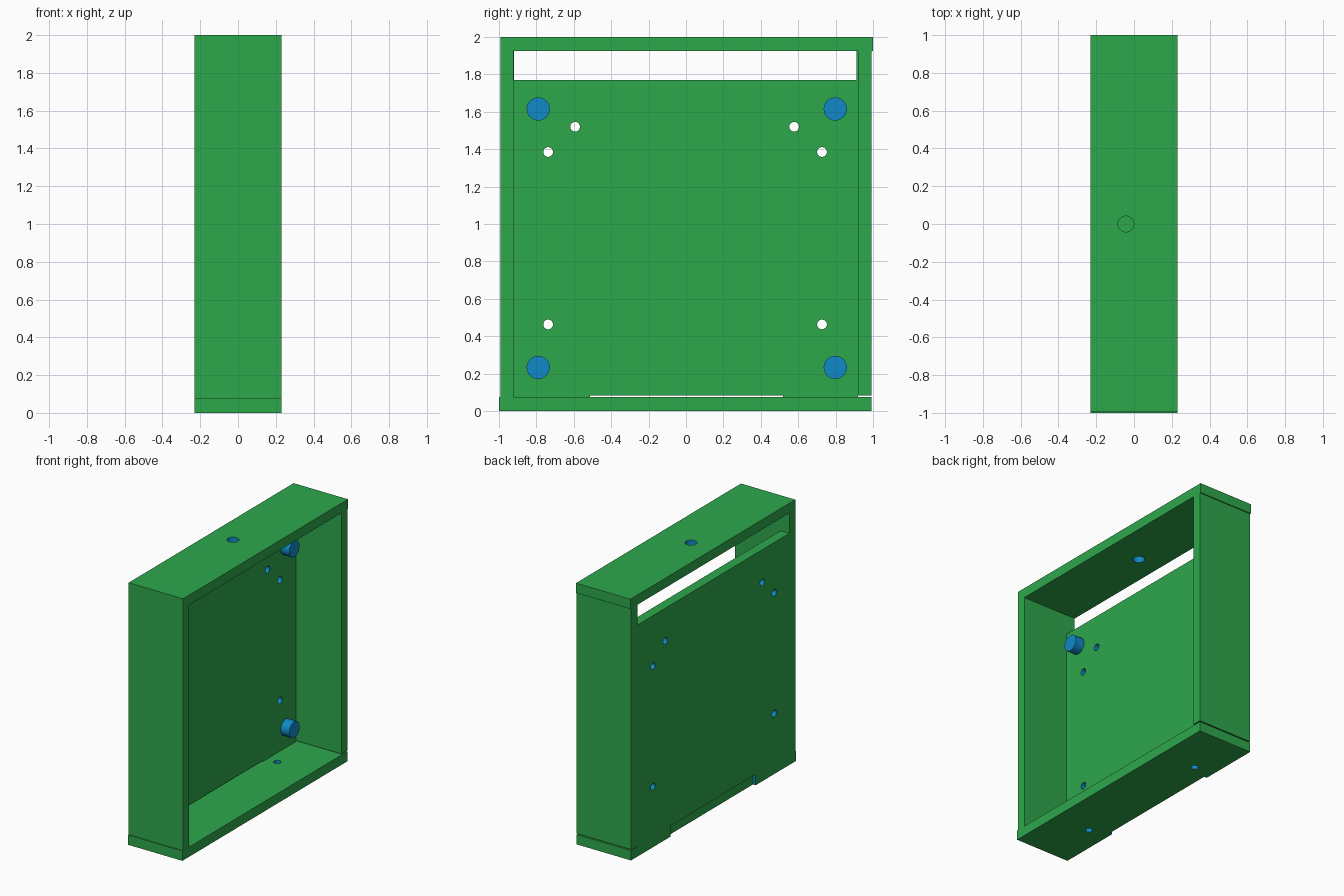
import bpy, math
from mathutils import Matrix

if "Cube" in bpy.data.objects:
    bpy.data.objects.remove(bpy.data.objects["Cube"])


def make_mat(name, rgb):
    m = bpy.data.materials.new(name)
    lin = [((c / 255 + 0.055) / 1.055) ** 2.4 for c in rgb]
    m.diffuse_color = (*lin, 1)
    m.use_nodes = True
    m.node_tree.nodes["Principled BSDF"].inputs["Base Color"].default_value = m.diffuse_color
    return m


GREEN = make_mat("green", (45, 168, 75))
BLUE = make_mat("blue", (17, 137, 199))


def box(name, x, y, z, mat=GREEN):
    bpy.ops.mesh.primitive_cube_add(size=1)
    ob = bpy.context.object
    ob.name = name
    ob.data.transform(
        Matrix.Translation((sum(x) / 2, sum(y) / 2, sum(z) / 2))
        @ Matrix.Diagonal((x[1] - x[0], y[1] - y[0], z[1] - z[0], 1)))
    ob.data.materials.append(mat)
    return ob


def rod(name, center, radius, depth, axis, mat=BLUE):
    bpy.ops.mesh.primitive_cylinder_add(vertices=40, radius=radius, depth=depth)
    ob = bpy.context.object
    ob.name = name
    turn = Matrix.Rotation(math.pi / 2, 4, 'Y') if axis == 'X' else Matrix()
    ob.data.transform(Matrix.Translation(center) @ turn)
    ob.data.materials.append(mat)
    return ob


def combine(target, other, operation):
    mod = target.modifiers.new("bool", 'BOOLEAN')
    mod.operation = operation
    mod.solver = 'EXACT'
    mod.material_mode = 'TRANSFER'
    mod.object = other
    bpy.context.view_layer.objects.active = target
    bpy.ops.object.modifier_apply(modifier=mod.name)
    bpy.data.objects.remove(other)


X = (-0.23, 0.23)       # full depth of the case
PANEL = (-0.23, -0.155)  # thickness of the closed side
FLOOR = 0.075            # top of the bottom plate
GAP = 0.083              # underside of the raised parts

# Closed side panel, with the long vent and the bottom notch cut out
case = box("case", PANEL, (-0.992, 0.92), (0, 1.96))
combine(case, box("vent", (-0.3, -0.1), (-0.92, 0.912), (1.77, 1.925)), 'DIFFERENCE')
combine(case, box("notch", (-0.3, -0.1), (-0.512, 0.518), (-0.1, GAP), BLUE), 'DIFFERENCE')

# Frame around the panel: two walls, top plate, bottom plate with recessed tab
combine(case, box("front_wall", X, (-0.992, -0.922), (0, 1.96)), 'UNION')
combine(case, box("back_wall", X, (0.92, 0.992), (GAP, 1.96)), 'UNION')
combine(case, box("top_plate", X, (-0.992, 1.0), (1.925, 2.0)), 'UNION')
combine(case, box("bottom_plate", (-0.207, 0.23), (-1.0, 0.992), (0, FLOOR)), 'UNION')
for y in ((-1.0, -0.512), (0.518, 0.992)):
    combine(case, box("bottom_end", (-0.23, -0.1), y, (0, FLOOR)), 'UNION')

# Screw holes through the panel
for y, z in ((-0.593, 1.52), (0.578, 1.52), (-0.737, 1.385), (0.727, 1.385),
             (-0.737, 0.463), (0.727, 0.463)):
    combine(case, rod("hole", (-0.19, y, z), 0.026, 0.2, 'X'), 'DIFFERENCE')

# Larger hole in the top plate, two small ones in the bottom plate
combine(case, rod("hole", (-0.043, 0, 1.96), 0.042, 0.2, 'Z'), 'DIFFERENCE')
for y in (-0.575, 0.575):
    combine(case, rod("hole", (-0.07, y, 0.04), 0.026, 0.2, 'Z'), 'DIFFERENCE')

# Round pegs standing on the inside of the panel
pegs = [rod("peg", (-0.119, y, z), 0.062, 0.076, 'X')
        for y in (-0.79, 0.798) for z in (0.233, 1.615)]

for ob in [case] + pegs:
    bpy.ops.object.select_all(action='DESELECT')
    ob.select_set(True)
    bpy.context.view_layer.objects.active = ob
    bpy.ops.object.shade_smooth_by_angle(angle=math.radians(30))
